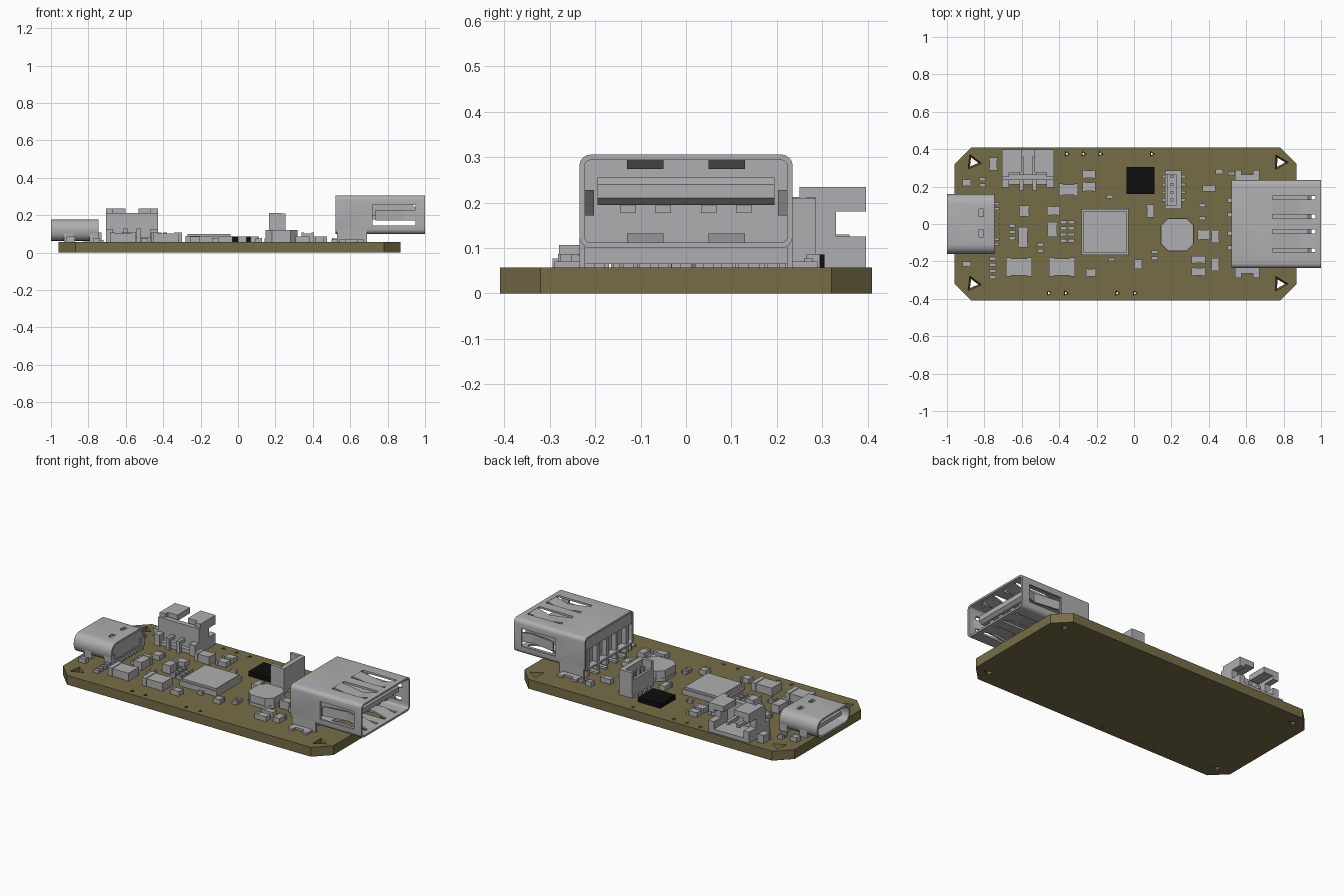
import bpy, bmesh
from math import cos, sin, pi
from mathutils import Matrix, Vector

cube = bpy.data.objects.get("Cube")
if cube:
    bpy.data.objects.remove(cube)


def material(name, r, g, b):
    m = bpy.data.materials.new(name)
    m.use_nodes = True
    m.diffuse_color = (r, g, b, 1)
    m.node_tree.nodes["Principled BSDF"].inputs["Base Color"].default_value = (r, g, b, 1)
    return m


GREY = material("light grey", .43, .43, .44)
OLIVE = material("board olive", .18, .153, .062)
BLACK = material("chip black", .004, .004, .004)
TOP = .057  # upper surface of the board


def finish(name, bm, mat, smooth=False):
    bmesh.ops.recalc_face_normals(bm, faces=bm.faces)
    mesh = bpy.data.meshes.new(name)
    bm.to_mesh(mesh)
    bm.free()
    ob = bpy.data.objects.new(name, mesh)
    bpy.context.collection.objects.link(ob)
    mesh.materials.append(mat)
    if smooth:
        select(ob)
        bpy.ops.object.shade_smooth_by_angle(angle=.6)
    return ob


def select(ob):
    bpy.ops.object.select_all(action="DESELECT")
    ob.select_set(True)
    bpy.context.view_layer.objects.active = ob


def box(bm, x0, x1, y0, y1, z0, z1):
    mid = Vector((x0 + x1, y0 + y1, z0 + z1)) / 2
    size = (abs(x1 - x0), abs(y1 - y0), abs(z1 - z0), 1)
    bmesh.ops.create_cube(bm, size=1, matrix=Matrix.Translation(mid) @ Matrix.Diagonal(size))


def boxes(name, items, mat=GREY):
    bm = bmesh.new()
    for item in items:
        box(bm, *item)
    return finish(name, bm, mat)


def prism(name, pts, axis, a, b, mat=GREY):
    """Extrude a flat outline along one axis from a to b."""
    bm = bmesh.new()
    place = {"x": lambda p, h: (h, *p), "y": lambda p, h: (p[0], h, p[1]),
             "z": lambda p, h: (*p, h)}[axis]
    lo, hi = [[bm.verts.new(place(p, h)) for p in pts] for h in (a, b)]
    bm.faces.new(lo)
    bm.faces.new(hi)
    for i in range(len(pts)):
        bm.faces.new((lo[i - 1], lo[i], hi[i], hi[i - 1]))
    return finish(name, bm, mat)


def cut(ob, bm):
    """Subtract the shapes in bm and throw the cutter away."""
    tool = finish("cutter", bm, ob.data.materials[0])
    tool.hide_render = True
    mod = ob.modifiers.new("holes", "BOOLEAN")
    mod.operation, mod.object, mod.solver = "DIFFERENCE", tool, "EXACT"
    select(ob)
    bpy.ops.object.modifier_apply(modifier=mod.name)
    bpy.data.objects.remove(tool)


def rounded(hw, z0, z1, r, steps=4):
    pts = []
    corners = ((hw - r, z1 - r), (r - hw, z1 - r), (r - hw, z0 + r), (hw - r, z0 + r))
    for q, (y, z) in enumerate(corners):
        for i in range(steps + 1):
            a = (q + i / steps) * pi / 2
            pts.append((y + r * cos(a), z + r * sin(a)))
    return pts


def tube(name, x0, x1, hw, z0, z1, r, t):
    """Open sheet-metal sleeve running along x."""
    bm = bmesh.new()
    outlines = (rounded(hw, z0, z1, r), rounded(hw - t, z0 + t, z1 - t, r - t))
    path = ((0, x0), (0, x1), (1, x1), (1, x0))
    loops = [[bm.verts.new((x, *p)) for p in outlines[k]] for k, x in path]
    for k in range(4):
        a, b = loops[k - 1], loops[k]
        for i in range(len(a)):
            bm.faces.new((a[i - 1], a[i], b[i], b[i - 1]))
    return finish(name, bm, GREY, True)


# Board with chamfered corners, corner holes and small edge holes
L, R, H, C = -.96, .87, .41, .09
board = prism("circuit_board", [(L + C, -H), (R - C, -H), (R, C - H), (R, H - C),
                                (R - C, H), (L + C, H), (L, H - C), (L, C - H)], "z", 0, TOP, OLIVE)
holes = [(x, y, .05) for x in (-.86, .78) for y in (-.32, .33)]
holes += [(x, .375, .016) for x in (-.36, -.27, -.18, .095)]
holes += [(x, -.37, .016) for x in (-.455, -.365, -.09, .005)]
bm = bmesh.new()
for x, y, r in holes:
    turn = Matrix.Rotation(.4 if x < 0 else 2.6, 4, "Z")
    bmesh.ops.create_cone(bm, cap_ends=True, segments=3, radius1=r * .5, radius2=r, depth=.08,
                          matrix=Matrix.Translation((x, y, .03)) @ turn)
cut(board, bm)

# Large socket: sleeve with spring openings
W, Z0, Z1 = .235, .1, .306
shell = tube("large_socket_shell", .52, 1, W, Z0, Z1, .025, .012)
bm = bmesh.new()
for s in (-1, 1):
    for z in (Z0, Z1):
        box(bm, .74, .97, s * .03, s * .15, z - .02, z + .02)
    box(bm, .72, .95, s * .2, s * .26, .145, .255)
cut(shell, bm)

# Springs bent into the socket
for s in (-1, 1):
    bend = lambda wall, d: [(.735, wall), (.735, wall + d * .01), (.89, wall + d * .032),
                            (.975, wall + d * .01), (.975, wall), (.89, wall + d * .022)]
    prism("top_spring", bend(Z1, -1), "y", s * .05, s * .13)
    prism("bottom_spring", bend(Z0, 1), "y", s * .05, s * .13)
    prism("side_spring", [(x, s * y) for x, y in bend(W, -1)], "z", .172, .228)

# Socket tongue with chamfered nose, contacts, housing, rear ribs and feet
prism("large_socket_tongue", [(.6, .195), (.93, .195), (.95, .21), (.95, .24), (.93, .255),
                              (.6, .255)], "y", -.195, .195)
lanes = (-.127, -.05, .05, .127)
boxes("large_socket_contacts", [(.6, .92, y - .017, y + .017, .177, .197) for y in lanes])
boxes("large_socket_housing", [(.56, .66, -.222, .222, .065, .296),
                               (.525, .56, -.222, .222, .225, .296)])
boxes("large_socket_ribs", [(.53, .57, y - .012, y + .012, TOP, .23)
                            for y in (-.19, -.09, 0, .09, .19)])
boxes("large_socket_pins", [(.5, .6, y - .012, y + .012, TOP, .07) for y in lanes])
for s in (-1, 1):
    boxes("large_socket_foot", [(.53, .69, s * .223, s * W, TOP, .15),
                                (.54, .67, s * .23, s * .265, TOP, .07),
                                (.54, .575, s * .26, s * .29, TOP, .07),
                                (.635, .67, s * .26, s * .29, TOP, .07)])

# Small rounded socket on the other end
small = tube("small_socket_shell", -1, -.745, .16, .062, .176, .05, .012)
bm = bmesh.new()
for y in (-.05, .06):
    box(bm, -.83, -.805, y - .02, y + .02, .15, .2)
cut(small, bm)
prism("small_socket_back", rounded(.15, .07, .168, .04), "x", -.79, -.75)
boxes("small_socket_tongue", [(-.975, -.77, -.11, .11, .107, .131)])
boxes("small_socket_legs", [(x, x + .05, s * .125, s * .158, TOP, .11)
                            for s in (-1, 1) for x in (-.93, -.795)])
boxes("small_socket_pins", [(-.76, -.72, i * .027 - .006, i * .027 + .006, TOP, .067)
                            for i in range(-4, 5)])

# Battery connector, open towards the back edge
X, U, Y0, Y1 = -.567, .138, .25, .397
parts = [(X - U, X + U, .21, Y1, TOP, .08), (X - U, X + U, .235, .265, TOP, .212)]
for s in (-1, 1):
    out, inn = X + s * U, X + s * .1
    parts += [(out, inn, .195, Y1, TOP, .125), (out, inn, Y0, .33, .12, .235),
              (out, inn, .33, Y1, .18, .235), (out, X + s * .035, .275, Y1, .2, .235),
              (X + s * .025, X + s * .045, .19, .36, .11, .13),
              (X + s * .025, X + s * .045, .18, .2, TOP, .13)]
boxes("battery_connector", parts)

# Upright four-pin connector
parts = [(.165, .255, .08, .285, TOP, .1), (.225, .255, .08, .285, .1, .21),
         (.165, .18, .1, .265, .1, .165)]
for y in (.08, .265):
    parts += [(.165, .23, y, y + .02, .1, .212)]
for i in range(4):
    y = .12 + i * .042
    parts += [(.195, .21, y, y + .015, .1, .18), (.15, .275, y, y + .015, TOP, .07)]
boxes("upright_connector", parts)

# Main chip, dark chip and inductor
boxes("main_chip", [(-.28, -.03, -.165, .08, TOP, .088), (-.27, -.04, -.155, .07, .088, .1)])
boxes("dark_chip", [(-.04, .11, .16, .305, TOP, .086)], BLACK)


def octagon(r, c):
    return [(.232 + x, -.057 + y) for x, y in ((r, c), (c, r), (-c, r), (-r, c),
                                               (-r, -c), (-c, -r), (c, -r), (r, -c))]


prism("inductor_base", octagon(.09, .05), "z", TOP, .075)
prism("inductor_body", octagon(.086, .05), "z", .075, .12)


# Small components: a body between two end terminals
def components(name, items, h):
    parts = []
    for x, y, w, d in items:
        a, b = w / 2, d / 2
        parts.append((x - a * .9, x + a * .9, y - b * .9, y + b * .9, TOP, TOP + h * .93))
        for s in (-1, 1):
            if w > d:
                parts.append((x + s * a, x + s * a * .6, y - b, y + b, TOP, TOP + h))
            else:
                parts.append((x - a, x + a, y + s * b, y + s * b * .6, TOP, TOP + h))
    boxes(name, parts)


components("tall_components", [
    (-.615, -.23, .14, .1), (-.385, -.23, .14, .1), (-.35, .183, .1, .065), (-.593, -.07, .055, .11),
    (-.437, -.03, .055, .08), (-.752, .32, .045, .07), (.373, -.058, .065, .055)], .05)
components("medium_components", [
    (-.24, .265, .07, .045), (-.24, .2, .07, .05), (-.23, -.26, .055, .045), (.088, .07, .04, .07),
    (.023, -.215, .045, .05), (.435, -.067, .045, .07), (.435, -.217, .045, .07),
    (.345, -.19, .075, .04), (.345, -.255, .075, .045), (.4, .19, .07, .035), (-.43, .07, .07, .05),
    (-.587, .07, .055, .06), (-.895, .22, .045, .04), (-.895, -.215, .045, .03),
    (.455, .28, .04, .03)], .03)
rows = [(-.375, .01, 4), (-.335, .01, 4), (-.755, -.185, 4), (-.65, -.01, 3), (-.81, .24, 2),
        (-.5, -.11, 2), (-.13, .145, 1), (-.12, -.19, 1), (.11, -.15, 2), (.365, .1, 1),
        (.365, .03, 1), (.52, .27, 1)]
components("tiny_components", [(x, y - i * .033, .034, .02) for x, y, n in rows for i in range(n)], .02)
